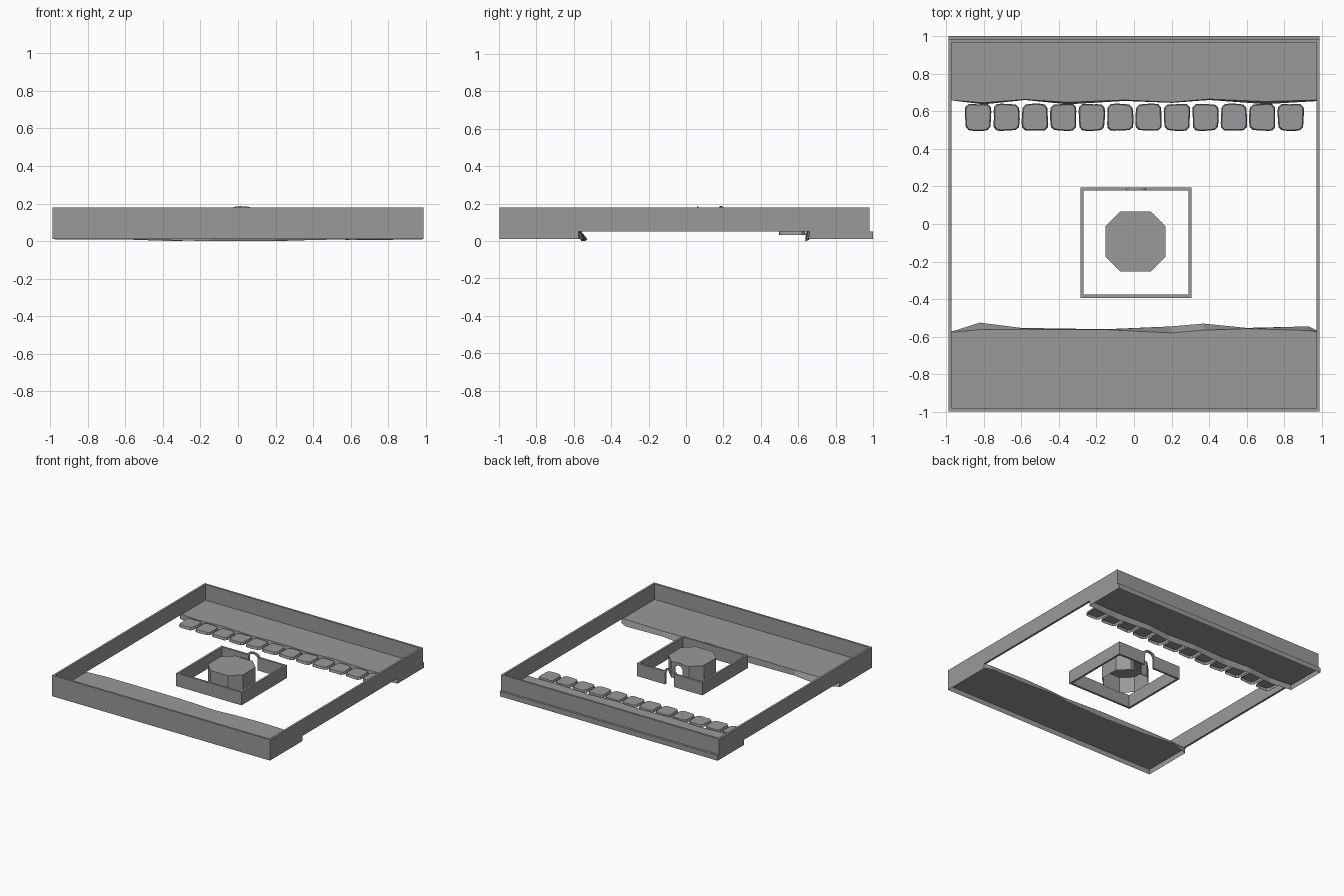
import bpy, bmesh, math
from mathutils import Vector

cube = bpy.data.objects.get("Cube")
if cube:
    bpy.data.objects.remove(cube, do_unlink=True)

GREY = 0.32
mat = bpy.data.materials.new("plain grey")
mat.use_nodes = True
mat.diffuse_color = (GREY, GREY, GREY, 1)
mat.node_tree.nodes["Principled BSDF"].inputs["Base Color"].default_value = (GREY, GREY, GREY, 1)


def finish(name, bm):
    bmesh.ops.recalc_face_normals(bm, faces=bm.faces)
    mesh = bpy.data.meshes.new(name)
    bm.to_mesh(mesh)
    bm.free()
    mesh.materials.append(mat)
    obj = bpy.data.objects.new(name, mesh)
    bpy.context.collection.objects.link(obj)
    return obj


def box(name, x0, x1, y0, y1, z0, z1):
    bm = bmesh.new()
    bmesh.ops.create_cube(bm, size=1)
    for v in bm.verts:
        v.co = Vector((x0 + (v.co.x + 0.5) * (x1 - x0),
                       y0 + (v.co.y + 0.5) * (y1 - y0),
                       z0 + (v.co.z + 0.5) * (z1 - z0)))
    return finish(name, bm)


def shell(name, top, bottom, skip=()):
    """Flat lid with a skirt hanging from it, open underneath."""
    bm = bmesh.new()
    a = [bm.verts.new(p) for p in top]
    b = [bm.verts.new(p) for p in bottom]
    bm.faces.new(a)
    for i in range(len(a)):
        if i not in skip:
            j = (i + 1) % len(a)
            bm.faces.new((a[i], a[j], b[j], b[i]))
    return finish(name, bm)


def arc(cx, half, z_spring, z_top, steps=8):
    """Half ellipse running from left to right."""
    return [(cx - half * math.cos(math.pi * i / steps),
             z_spring + (z_top - z_spring) * math.sin(math.pi * i / steps))
            for i in range(steps + 1)]


def door_wall(name, x0, x1, y, thick, z0, z1, cx, half, spring, head, crest):
    """Wall with an arched doorway and a raised crest over it."""
    outline = [(x0, z0), (x0, z1)] + arc(cx, half * 1.25, z1, crest) + [(x1, z1), (x1, z0)]
    outline += [(cx + half, z0)] + arc(cx, half, spring, head)[::-1] + [(cx - half, z0)]
    bm = bmesh.new()
    face = bm.faces.new([bm.verts.new((x, y, z)) for x, z in outline])
    ext = bmesh.ops.extrude_face_region(bm, geom=[face], use_keep_orig=True)
    for v in ext["geom"]:
        if isinstance(v, bmesh.types.BMVert):
            v.co.y -= thick
    return finish(name, bm)


def bank(name, y_outer, edge, z_top):
    """Ground strip with a ragged inner edge; edge = (x, top y, foot y, foot z)."""
    left, right = edge[0][0], edge[-1][0]
    top = [(left, y_outer, z_top)] + [(x, yt, z_top) for x, yt, yb, zb in edge]
    foot = [(left, y_outer, 0.01)] + [(x, yb, zb) for x, yt, yb, zb in edge]
    shell(name, top + [(right, y_outer, z_top)], foot + [(right, y_outer, 0.01)])


# Ground strips
W = 0.988
bank("front_bank", -0.997, [
    (-W, -0.578, -0.58, 0.01), (-0.82, -0.562, -0.525, 0.008), (-0.6, -0.56, -0.553, 0.01),
    (-0.15, -0.562, -0.56, 0.0), (0.2, -0.58, -0.545, 0.0), (0.37, -0.565, -0.53, 0.005),
    (0.6, -0.557, -0.553, 0.01), (0.93, -0.567, -0.545, 0.008), (W, -0.575, -0.573, 0.01)], 0.052)
bank("back_bank", 1.0, [
    (-W, 0.66, 0.66, 0.01), (-0.8, 0.645, 0.637, 0.01), (-0.58, 0.663, 0.66, 0.008),
    (-0.35, 0.648, 0.637, 0.0), (-0.05, 0.66, 0.655, 0.01), (0.2, 0.648, 0.645, 0.0),
    (0.4, 0.665, 0.66, 0.01), (0.7, 0.652, 0.638, 0.005), (W, 0.66, 0.655, 0.01)], 0.052)

# Perimeter walls
T = 0.017
box("front_wall", -W, W, -0.997, -0.997 + T, 0.052, 0.18)
box("back_wall", -W, W, 0.982 - T, 0.982, 0.052, 0.18)
for side, x in (("right", -W), ("left", W - T)):
    box(side + "_wall", x, x + T, -0.997 + T, 0.982 - T, 0.052, 0.18)

# Inner enclosure with a doorway at the back
X0, X1, Y0, Y1 = -0.285, 0.307, -0.393, 0.195
box("enclosure_front", X0, X1, Y0, Y0 + T, 0.05, 0.156)
for side, x in (("right", X0), ("left", X1 - T)):
    box("enclosure_" + side, x, x + T, Y0 + T, Y1 - T, 0.05, 0.156)
door_wall("enclosure_back", X0, X1, Y1, T, 0.05, 0.156, 0.012, 0.042, 0.135, 0.174, 0.186)

# Eight sided hut, open below, with a doorway at the back
CX, CY, R, H = 0.008, -0.093, 0.16, 0.08
ring = [(H, R), (-H, R), (-R, H), (-R, -H), (-H, -R), (H, -R), (R, -H), (R, H)]
shell("hut", [(CX + x, CY + y, 0.18) for x, y in ring],
      [(CX + x, CY + y, 0.05) for x, y in ring], skip=(0,))
door_wall("hut_doorway", CX - H, CX + H, CY + R, 0.008, 0.05, 0.18, 0.02, 0.035, 0.13, 0.165, 0.185)

# Row of stepping stones
for i in range(12):
    cx, cy = -0.83 + i * 0.1513, 0.568
    top, foot = [], []
    for k in range(24):
        t = 2 * math.pi * (k + 0.5) / 24
        c, s = math.cos(t), math.sin(t)
        r = (c ** 6 + s ** 6) ** (-1 / 6) * (1 + 0.025 * math.sin(3 * t + i * 1.7))
        top.append((cx + 0.063 * r * c, cy + 0.066 * r * s, 0.053))
        foot.append((cx + 0.069 * r * c, cy + 0.071 * r * s, 0.033))
    shell("stepping_stone_%02d" % (i + 1), top, foot)
